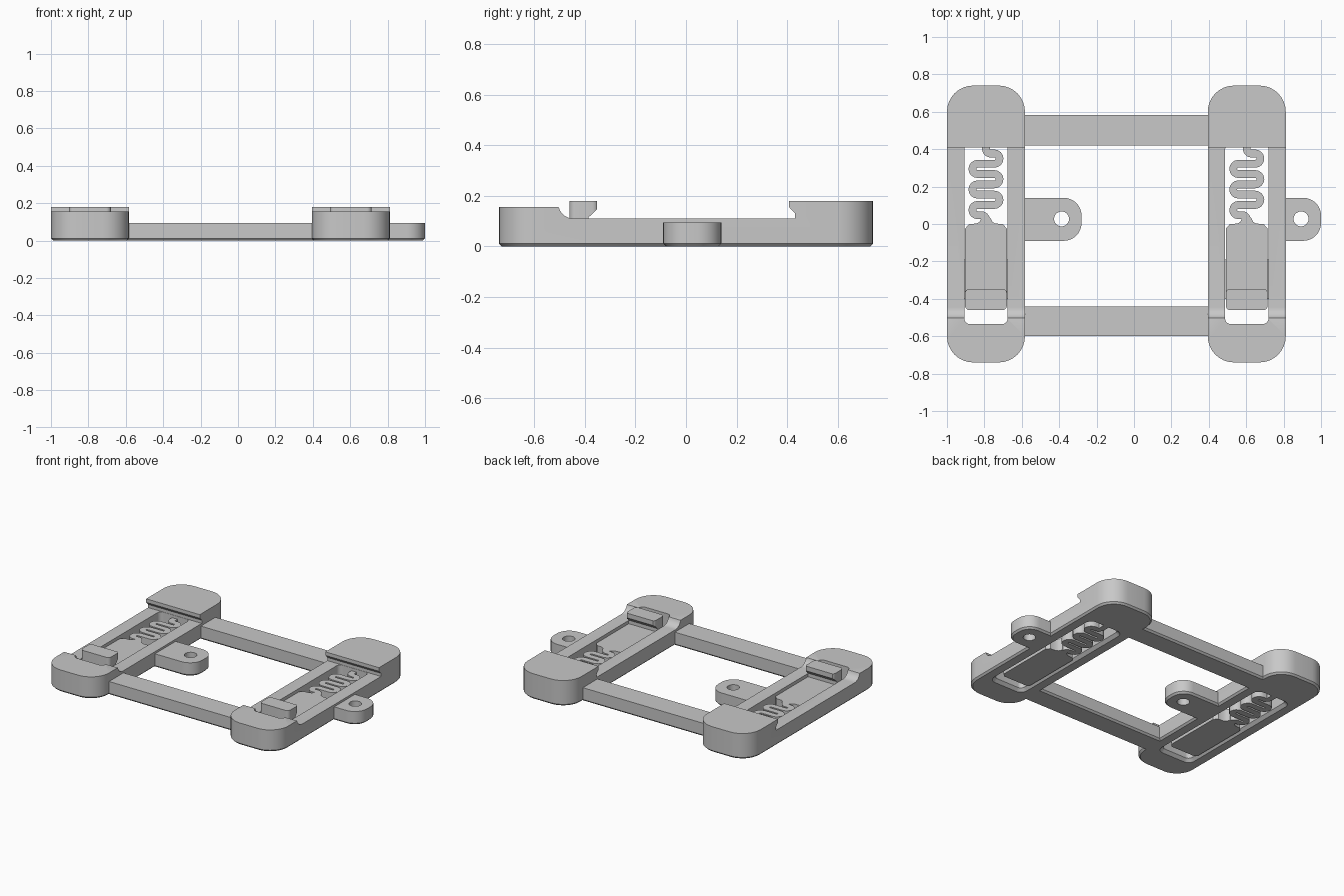
import bpy, bmesh
from math import sin, cos, radians
from mathutils import Matrix

if "Cube" in bpy.data.objects:
    bpy.data.objects.remove(bpy.data.objects["Cube"])

grey = bpy.data.materials.new("light grey plastic")
grey.use_nodes = True
GREY = (0.58, 0.58, 0.58, 1)
grey.diffuse_color = GREY
grey.node_tree.nodes["Principled BSDF"].inputs["Base Color"].default_value = GREY

CHAMFER = 0.012


def arc(cx, cy, r, a0, a1, n=8):
    angles = [radians(a0 + (a1 - a0) * i / n) for i in range(n + 1)]
    return [(cx + r * cos(a), cy + r * sin(a)) for a in angles]


def rounded(x0, x1, y0, y1, left=0, right=0, inset=0, front=None, back=None):
    """Rectangle outline with corner radii given by side, optionally shrunk."""
    x0, x1, y0, y1 = x0 + inset, x1 - inset, y0 + inset, y1 - inset
    radii = [right if back is None else back, left if back is None else back,
             left if front is None else front, right if front is None else front]
    corners = [(x1, y1, -1, -1), (x0, y1, 1, -1), (x0, y0, 1, 1), (x1, y0, -1, 1)]
    pts = []
    for k, (r, (x, y, sx, sy)) in enumerate(zip(radii, corners)):
        r = max(r - inset, 0)
        pts += arc(x + sx * r, y + sy * r, r, 90 * k, 90 * k + 90) if r else [(x, y)]
    return pts


def solid(name, layers, matrix=None):
    """Stack matching outlines at the given heights into a closed solid."""
    bm = bmesh.new()
    rings = [[bm.verts.new((x, y, z)) for x, y in pts] for z, pts in layers]
    for a, b in zip(rings, rings[1:]):
        for i in range(len(a)):
            j = (i + 1) % len(a)
            bm.faces.new((a[i], a[j], b[j], b[i]))
    bm.faces.new(rings[0][::-1])
    bm.faces.new(rings[-1])
    if matrix:
        bm.transform(matrix)
    bmesh.ops.recalc_face_normals(bm, faces=bm.faces)
    mesh = bpy.data.meshes.new(name)
    bm.to_mesh(mesh)
    bm.free()
    obj = bpy.data.objects.new(name, mesh)
    bpy.context.collection.objects.link(obj)
    mesh.materials.append(grey)
    return obj


def prism(name, pts, z0, z1, matrix=None):
    return solid(name, [(z0, pts), (z1, pts)], matrix)


def block(name, z1, *box, **radii):
    """Rounded block standing on the ground with a chamfered lower edge."""
    return solid(name, [(0, rounded(*box, inset=CHAMFER, **radii)),
                        (CHAMFER, rounded(*box, **radii)),
                        (z1, rounded(*box, **radii))])


def activate(obj):
    bpy.ops.object.select_all(action='DESELECT')
    obj.select_set(True)
    bpy.context.view_layer.objects.active = obj


def carve(obj, cutter, operation='DIFFERENCE'):
    mod = obj.modifiers.new("carve", 'BOOLEAN')
    mod.operation, mod.object, mod.solver = operation, cutter, 'EXACT'
    activate(obj)
    bpy.ops.object.modifier_apply(modifier=mod.name)
    bpy.data.objects.remove(cutter)


def ribbon(path, width):
    """Outline of a strip that follows a path."""
    left, right = [], []
    for i, (x, y) in enumerate(path):
        (ax, ay), (bx, by) = path[max(i - 1, 0)], path[min(i + 1, len(path) - 1)]
        dx, dy = bx - ax, by - ay
        s = width / 2 / (dx * dx + dy * dy) ** 0.5
        left.append((x - dy * s, y + dx * s))
        right.append((x + dy * s, y - dx * s))
    return left + right[::-1]


# Maps outline (y, z) drawn flat onto the side plane, extruded along x
SIDE = Matrix(((0, 0, 1, 0), (1, 0, 0, 0), (0, 1, 0, 0), (0, 0, 0, 1)))
HALF, SLOT, SLIDE = 0.2085, 0.116, 0.112
SLIDER_BOTTOM, SLIDER_TOP = 0.003, 0.09


def make_clip(side, cx, tab_end):
    parts = []

    # Body: rounded block trimmed to the side profile
    body = block(side + "_clip_body", 0.25, -HALF, HALF, -0.74, 0.74, left=0.14, right=0.14)
    profile = [(-0.9, -0.1), (0.9, -0.1), (0.9, 0.18), (0.408, 0.18), (0.408, 0.155),
               (0.43, 0.132), (0.43, 0.11)]
    profile += arc(-0.445, 0.17, 0.06, 270, 195) + [(-0.505, 0.155), (-0.9, 0.155)]
    carve(body, prism("profile_cutter", profile, -0.4, 0.4, SIDE), 'INTERSECT')

    # Slot for the slider, flared at the underside
    box = (-SLOT, SLOT, -0.535, 0.428)
    layers = [(z, rounded(*box, left=0.03, right=0.03, inset=d))
              for z, d in ((-0.01, -0.03), (0.02, 0), (0.118, 0))]
    carve(body, solid("slot_cutter", layers))
    front = rounded(-SLOT, SLOT, -0.535, -0.3, front=0.03, back=0)
    carve(body, prism("front_slot_cutter", front, 0.05, 0.3))
    parts.append(body)

    # Sliding plate with cut corners and a neck towards the spring
    edge = [(SLIDE, -0.44), (SLIDE, -0.025), (0.09, 0), (0.05, 0.002),
            (0.034, 0.012), (0.022, 0.035)]
    plate = [(SLIDE - 0.02, -0.461)] + edge
    plate += [(-x, y) for x, y in reversed(plate)]
    parts.append(prism(side + "_slider_plate", plate, SLIDER_BOTTOM, SLIDER_TOP))

    # Guide ribs along the plate
    for s, label in ((-1, "right"), (1, "left")):
        xs = sorted((s * 0.1, s * 0.118))
        parts.append(prism(f"{side}_slider_{label}_rib", rounded(*xs, -0.4, -0.19), 0.03, 0.07))

    # Latch hook on the plate, undercut on its inner side
    hook = [(-0.461, 0.03), (-0.385, 0.03), (-0.385, 0.115), (-0.351, 0.147),
            (-0.351, 0.18), (-0.461, 0.18)]
    latch = prism(side + "_slider_hook", hook, -SLIDE, SLIDE, SIDE)
    rim = rounded(-SLIDE, SLIDE, -0.461, -0.346, left=0.025, right=0.025)
    carve(latch, prism("hook_cutter", rim, 0, 0.3), 'INTERSECT')
    parts.append(latch)

    # Serpentine spring
    top, pitch = 0.377, 0.055
    path = [(0, 0.45)] + arc(0.025, top + 0.025, 0.025, 180, 270)
    for i in range(6):
        s = 1 if i % 2 == 0 else -1
        path += arc(s * 0.045, top - pitch * (i + 0.5), pitch / 2, 90, 90 - s * 180)
    path += arc(-0.025, top - pitch * 6 - 0.025, 0.025, 90, 0) + [(0, -0.01)]
    parts.append(prism(side + "_spring", ribbon(path, 0.042), SLIDER_BOTTOM, SLIDER_TOP))

    # Screw tab with a hole
    tab = block(side + "_screw_tab", 0.095, HALF - 0.04, tab_end, -0.09, 0.14, right=0.095)
    hole = rounded(tab_end - 0.147, tab_end - 0.067, -0.013, 0.067, left=0.04, right=0.04)
    carve(tab, prism("hole_cutter", hole, -0.1, 0.3))
    parts.append(tab)

    for part in parts:
        part.location.x = cx
    return parts


parts = make_clip("right", -0.7915, 0.511) + make_clip("left", 0.603, 0.397)

# Crossbars joining the two clips
for label, y0, y1 in (("front", -0.6, -0.44), ("back", 0.42, 0.582)):
    parts.append(block(label + "_crossbar", 0.095, -0.62, 0.43, y0, y1))

for part in parts:
    activate(part)
    bpy.ops.object.shade_smooth_by_angle(angle=radians(30))
